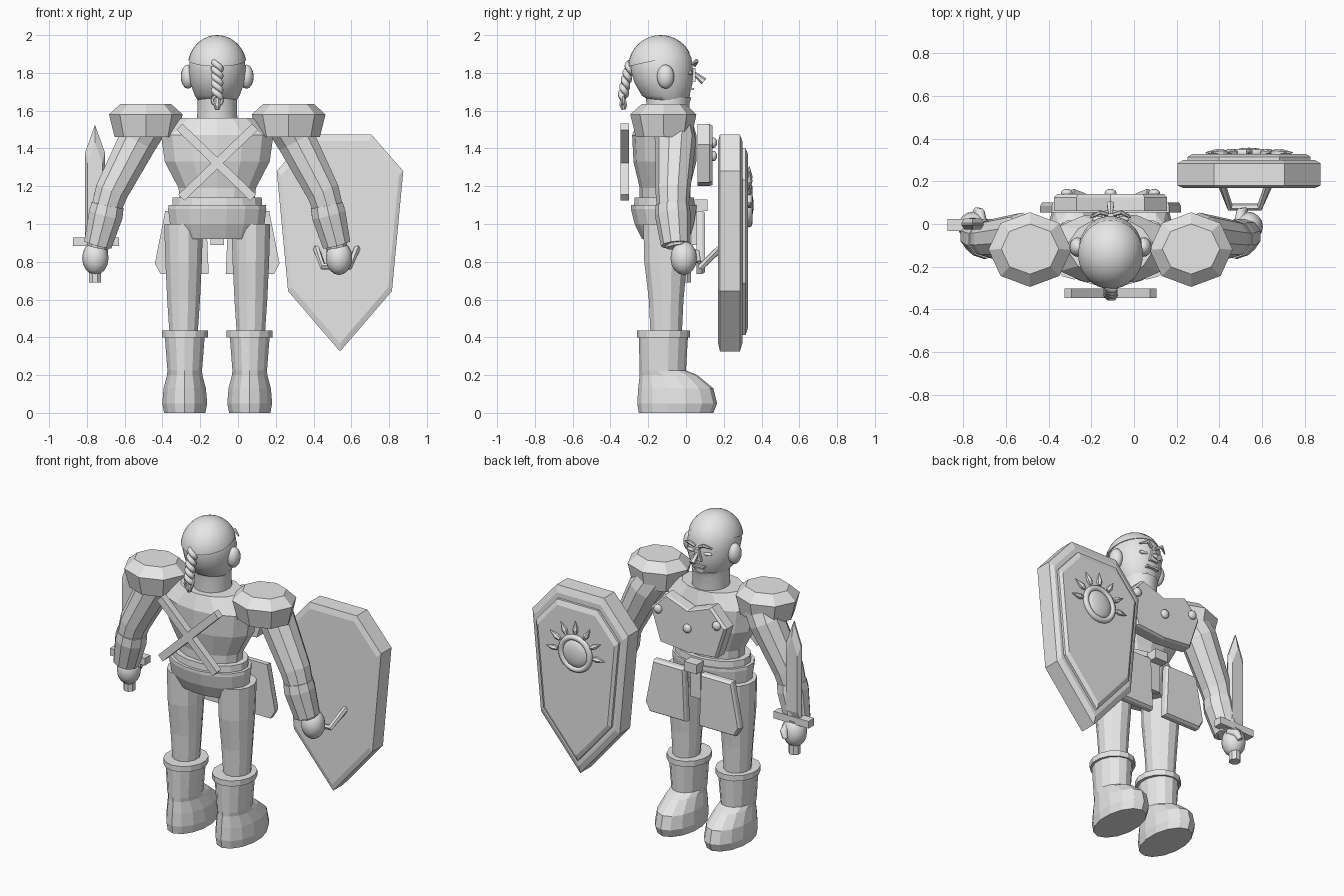
import bpy, bmesh, math
from mathutils import Vector, Matrix

if "Cube" in bpy.data.objects:
    bpy.data.objects.remove(bpy.data.objects["Cube"])

CX = -0.11          # centre line of the figure
TAU = 2 * math.pi
grey = bpy.data.materials.new("plain grey")
grey.diffuse_color = (0.8, 0.8, 0.8, 1)
grey.use_nodes = True
grey.node_tree.nodes["Principled BSDF"].inputs["Base Color"].default_value = grey.diffuse_color


def finish(name, bm, smooth=None):
    bmesh.ops.recalc_face_normals(bm, faces=bm.faces)
    me = bpy.data.meshes.new(name)
    bm.to_mesh(me)
    bm.free()
    me.materials.append(grey)
    ob = bpy.data.objects.new(name, me)
    bpy.context.collection.objects.link(ob)
    if smooth:
        bpy.ops.object.select_all(action='DESELECT')
        bpy.context.view_layer.objects.active = ob
        ob.select_set(True)
        bpy.ops.object.shade_smooth_by_angle(angle=math.radians(smooth))
    return ob


def skin(name, rings, smooth=None, caps=True, closed=False):
    """Join successive rings of points into a solid."""
    bm = bmesh.new()
    vs = [[bm.verts.new(p) for p in r] for r in rings]
    n = len(vs[0])
    pairs = list(zip(vs, vs[1:])) + ([(vs[-1], vs[0])] if closed else [])
    for a, b in pairs:
        for i in range(n):
            j = (i + 1) % n
            bm.faces.new((a[i], a[j], b[j], b[i]))
    if caps and not closed:
        bm.faces.new(vs[0])
        bm.faces.new(vs[-1])
    return finish(name, bm, smooth)


def loft(name, x, levels, n=12, start=0.5, smooth=None):
    """Stacked ellipses: each level is z, half width, back y, front y."""
    return skin(name, [[(x + w * math.cos(TAU * (i + start) / n),
                         (b + f) / 2 + (f - b) / 2 * math.sin(TAU * (i + start) / n), z)
                        for i in range(n)] for z, w, b, f in levels], smooth)


def tube(name, path, radii, n=8, smooth=None):
    pts = [Vector(p) for p in path]
    rings = []
    for k, p in enumerate(pts):
        t = (pts[min(k + 1, len(pts) - 1)] - pts[max(k - 1, 0)]).normalized()
        u = t.cross(Vector((0, 1, 0)) if abs(t.y) < 0.9 else Vector((0, 0, 1))).normalized()
        v = t.cross(u)
        r = radii[k] if isinstance(radii, (list, tuple)) else radii
        rings.append([p + r * (u * math.cos(TAU * (i + .5) / n) + v * math.sin(TAU * (i + .5) / n))
                      for i in range(n)])
    return skin(name, rings, smooth)


def plate(name, outline, layers, centre):
    """Outline in x,z drawn at several y values, each with its own scale."""
    cx, cz = centre
    return skin(name, [[(cx + (x - cx) * s, y, cz + (z - cz) * s) for x, z in outline]
                       for y, s in layers])


def ball(name, loc, size, seg=20, tilt=0):
    bm = bmesh.new()
    bmesh.ops.create_uvsphere(bm, u_segments=seg, v_segments=seg // 2, radius=1)
    bm.transform(Matrix.Translation(loc) @ Matrix.Rotation(tilt, 4, 'Y') @ Matrix.Diagonal((*size, 1)))
    return finish(name, bm, 60)


def box(name, loc, size, rot=0):
    bm = bmesh.new()
    bmesh.ops.create_cube(bm, size=1)
    bm.transform(Matrix.Translation(loc) @ Matrix.Rotation(rot, 4, 'Y') @ Matrix.Diagonal((*size, 1)))
    return finish(name, bm)


def ring(name, loc, R, r, n=28, m=8):
    """Torus facing along y."""
    x, y, z = loc
    return skin(name, [[(x + (R + r * math.cos(TAU * j / m)) * math.cos(TAU * i / n),
                         y + r * math.sin(TAU * j / m),
                         z + (R + r * math.cos(TAU * j / m)) * math.sin(TAU * i / n))
                        for j in range(m)] for i in range(n)], 50, closed=True)


# Head, tight cap and neck
loft("head", CX, [(1.65, .10, -.19, 0), (1.68, .12, -.235, .02), (1.75, .145, -.275, .037),
                  (1.82, .152, -.295, .038), (1.88, .145, -.29, .03), (1.94, .11, -.25, .0),
                  (1.97, .06, -.2, -.06)], 24, smooth=50)
bm = bmesh.new()
bmesh.ops.create_uvsphere(bm, u_segments=32, v_segments=20, radius=1)
bm.transform(Matrix.Translation((CX, -.134, 1.83)) @ Matrix.Diagonal((.157, .172, .17, 1)))
bmesh.ops.bisect_plane(bm, geom=bm.verts[:] + bm.edges[:] + bm.faces[:], clear_inner=True,
                       plane_co=(CX, -.3, 1.835), plane_no=(0, -.22, 1))
bmesh.ops.holes_fill(bm, edges=[e for e in bm.edges if e.is_boundary])
finish("cap", bm, 50)
loft("neck", CX, [(1.5, .11, -.21, .02), (1.64, .105, -.21, .02), (1.67, .105, -.215, .03)], 20, smooth=40)

# Face
for s in (-1, 1):
    ball("ear", (CX + s * .155, -.108, 1.78), (.038, .046, .064), 16)
    ball("eye", (CX + s * .055, .022, 1.80), (.033, .014, .011), 12)
    tube("eyebrow", [(CX + s * .015, .045, 1.84), (CX + s * .05, .055, 1.862),
                     (CX + s * .095, .03, 1.845)], [.010, .012, .004], 6)
plate("nose", [(CX - .014, 1.83), (CX + .014, 1.83), (CX + .032, 1.75), (CX - .032, 1.75)],
      [(.01, 1), (.05, .9)], (CX, 1.78))
tube("nose_tip", [(CX, .04, 1.80), (CX, .095, 1.755)], [.01, .02], 6)
box("mouth", (CX, .028, 1.715), (.085, .03, .012))
box("chin", (CX, .005, 1.675), (.05, .03, .02))

# Braid of two twisted strands with a ring and tail
for ph in (0, math.pi):
    path = []
    for k in range(41):
        t = k / 40
        a = ph + t * 5 * math.pi
        path.append((CX + .017 * math.cos(a), -.285 - .05 * t ** .7 + .013 * math.sin(a), 1.86 - .19 * t))
    tube("braid", path, .017, 8, 60)
ring("braid_ring", (CX, -.335, 1.655), .025, .01, 16, 6)
tube("braid_tail", [(CX, -.335, 1.67), (CX, -.332, 1.63), (CX, -.33, 1.605)], [.015, .022, .012], 8)

# Torso, belt and hips
loft("torso", CX, [(1.14, .205, -.245, .02), (1.19, .21, -.245, .02), (1.33, .285, -.278, .055),
                   (1.47, .305, -.285, .055), (1.56, .195, -.25, .03)], 14)
loft("belt", CX, [(1.07, .245, -.28, .05), (1.14, .24, -.275, .045)], 16)
loft("hips", CX, [(.92, .22, -.235, .02), (1.0, .255, -.275, .045), (1.08, .265, -.295, .058),
                  (1.1, .262, -.295, .058)], 16)
box("buckle", (CX, .08, 1.1), (.09, .07, .06))
box("loin_strip", (CX, .045, .99), (.07, .03, .2))

# Chest plate with studs
half = [(0, 1.47), (.16, 1.53), (.265, 1.42), (.2, 1.22), (0, 1.2)]
chest = [(CX + x, z) for x, z in half] + [(CX - x, z) for x, z in half[-2:0:-1]]
plate("chest_plate", chest, [(.06, 1), (.125, 1), (.14, .95)], (CX, 1.36))
for dx, z in ((-.205, 1.43), (0, 1.36), (.205, 1.43)):
    ball("stud", (CX + dx, .145, z), (.028, .02, .028), 12)

# Crossed bars on the back
for s in (-1, 1):
    tube("back_bar", [(CX - s * .2, -.325, 1.515), (CX + s * .19, -.325, 1.14)], .032, 4)

for s in (-1, 1):
    def X(d):
        return CX + s * d
    # Shoulder guard
    loft("shoulder_guard", X(.378), [(1.46, .165, -.265, .03), (1.58, .195, -.295, .055),
                                     (1.635, .135, -.235, 0)], 8, 0)
    # Arm, bracer and hand
    tube("arm", [(X(.36), -.08, 1.54), (X(.42), -.055, 1.44), (X(.56), -.07, 1.17),
                 (X(.6), -.07, 1.04), (X(.632), -.045, .88)], [.11, .108, .092, .08, .06], 10)
    tube("bracer", [(X(.58), -.072, 1.1), (X(.59), -.07, 1.05), (X(.632), -.055, .89)],
         [.09, .095, .078], 10)
    ball("hand", (X(.645), -.012, .82), (.07, .07, .09), 16)
    tube("thumb", [(X(.6), .0, .86), (X(.615), .055, .84), (X(.63), .065, .8)], [.025, .025, .015], 8, 60)
    # Thigh plate
    tas = [(X(.06), 1.07), (X(.275), 1.07), (X(.33), .79), (X(.3), .735), (X(.045), .735)]
    plate("thigh_plate", tas, [(.055, 1), (.085, 1), (.1, .94)], (X(.18), .9))
    # Leg and boot
    loft("leg", X(.178), [(.4, .076, -.19, -.02), (.6, .09, -.2, -.01), (.8, .1, -.225, .01),
                          (1.0, .106, -.23, .02)], 12)
    loft("boot_cuff", X(.17), [(.4, .125, -.26, .02), (.435, .125, -.26, .02)], 14)
    loft("boot", X(.172), [(0, .112, -.25, .145), (.05, .122, -.258, .165), (.13, .115, -.253, .145),
                           (.2, .096, -.245, .06), (.225, .094, -.245, .0), (.4, .108, -.25, .01)], 14)

# Sword
SX = -.757
plate("sword_blade", [(SX - .052, .9), (SX - .052, 1.38), (SX, 1.525), (SX + .052, 1.38), (SX + .052, .9)],
      [(-.025, .75), (-.005, 1), (.005, 1), (.025, .75)], (SX, 1.15))
box("sword_guard", (SX + .005, -.005, .907), (.245, .056, .045))
tube("sword_grip", [(SX, -.005, .69), (SX, -.005, .9)], .035, 8)

# Shield with raised panel
SH = .54
hs = [(.165, 1.475), (.335, 1.28), (.275, .645)]
shield = [(SH + x, z) for x, z in hs] + [(SH, .325)] + [(SH - x, z) for x, z in hs[::-1]]
plate("shield", shield, [(.17, .93), (.18, 1), (.285, 1), (.3, .92)], (SH, .95))
plate("shield_panel", shield, [(.29, .86), (.315, .86), (.328, .8)], (SH, .95))

# Sun emblem on the shield
ring("sun_ring", (SH, .333, 1.1), .1, .018)
ball("sun_disc", (SH, .328, 1.1), (.09, .03, .09), 20)
for k in range(7):
    a = math.pi * k / 6
    c, d = math.cos(a), math.sin(a)
    tube("sun_ray", [(SH + r * c, .335, 1.1 + r * d) for r in (.125, .15, .205)], [.011, .018, .002], 6)

# Shield handle
tube("shield_handle", [(.41, .19, .88), (.45, .08, .775), (.59, .08, .775), (.635, .19, .88)], .019, 6)
